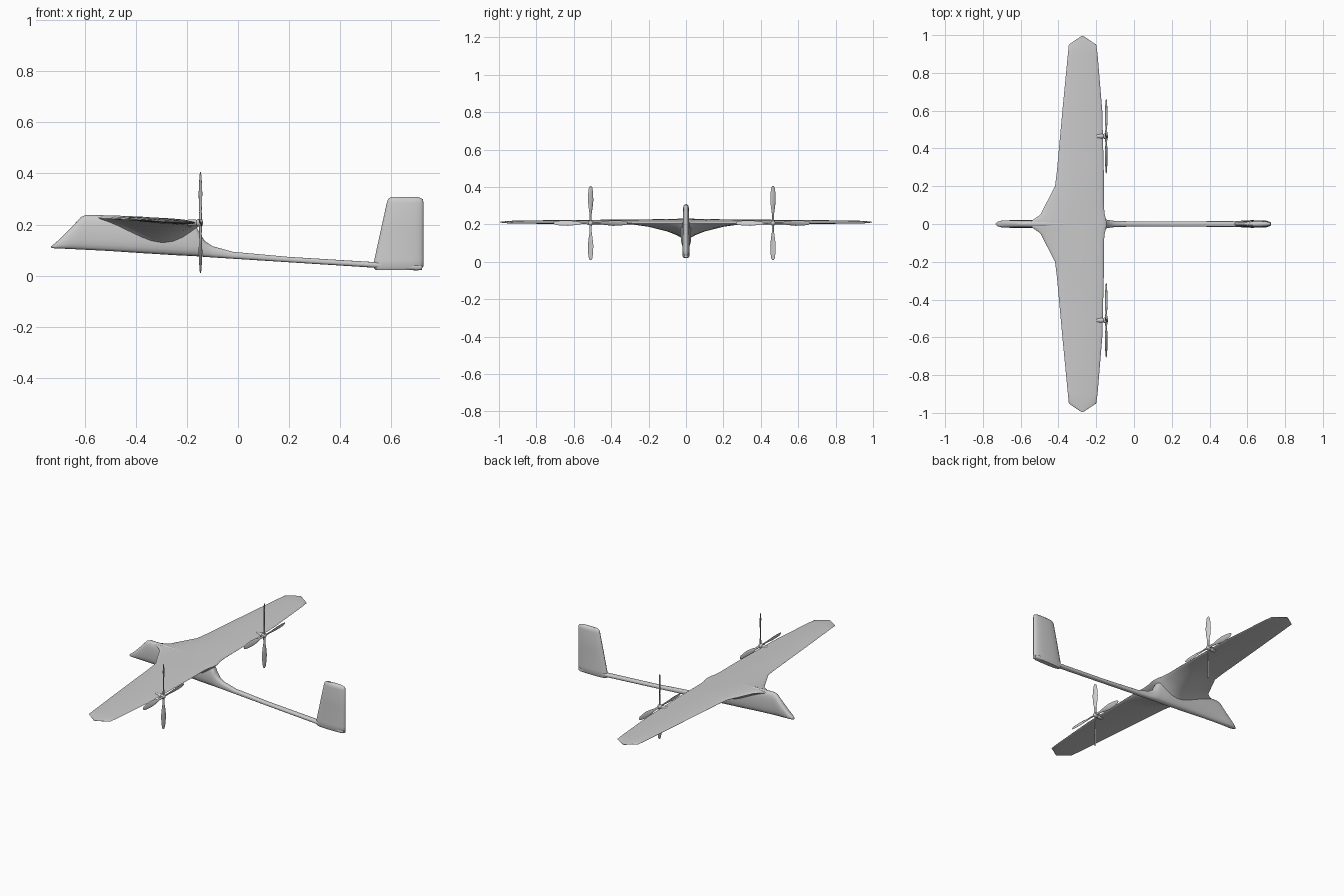
import bpy, bmesh, math
from mathutils import Matrix, Vector

if "Cube" in bpy.data.objects:
    bpy.data.objects.remove(bpy.data.objects["Cube"])

grey = bpy.data.materials.new("light grey")
grey.diffuse_color = (0.6, 0.6, 0.6, 1)
grey.use_nodes = True
grey.node_tree.nodes["Principled BSDF"].inputs["Base Color"].default_value = grey.diffuse_color


def finish(name, bm, angle=50):
    bmesh.ops.recalc_face_normals(bm, faces=bm.faces)
    me = bpy.data.meshes.new(name)
    bm.to_mesh(me)
    bm.free()
    ob = bpy.data.objects.new(name, me)
    bpy.context.collection.objects.link(ob)
    me.materials.append(grey)
    bpy.ops.object.select_all(action='DESELECT')
    ob.select_set(True)
    bpy.context.view_layer.objects.active = ob
    bpy.ops.object.shade_smooth_by_angle(angle=math.radians(angle))
    return ob


def add_loft(bm, rings):
    """Skin a list of closed rings and cap both ends."""
    vr = [[bm.verts.new(p) for p in r] for r in rings]
    n = len(vr[0])
    for a, b in zip(vr, vr[1:]):
        for i in range(n):
            j = (i + 1) % n
            bm.faces.new((a[i], a[j], b[j], b[i]))
    bm.faces.new(vr[0])
    bm.faces.new(vr[-1])


def oval(a, b, n=20, power=0.75):
    """Rounded-box outline with half sizes a and b."""
    pts = []
    for i in range(n):
        c, s = math.cos(2 * math.pi * i / n), math.sin(2 * math.pi * i / n)
        pts.append((a * math.copysign(abs(c) ** power, c),
                    b * math.copysign(abs(s) ** power, s)))
    return pts


# Fuselage and tail boom: x, bottom, top, half width
body = [(-.732, .109, .115, .003), (-.722, .107, .123, .012), (-.70, .106, .141, .018),
        (-.655, .104, .186, .020), (-.615, .102, .230, .020), (-.595, .101, .237, .020),
        (-.50, .096, .236, .022), (-.38, .088, .231, .026), (-.25, .080, .221, .028),
        (-.17, .076, .205, .028), (-.15, .075, .165, .024), (-.13, .073, .135, .020),
        (-.10, .071, .115, .016), (-.02, .066, .093, .014), (.20, .052, .073, .014),
        (.53, .031, .053, .015), (.62, .025, .048, .018), (.70, .020, .044, .018),
        (.722, .022, .042, .010)]
bm = bmesh.new()
add_loft(bm, [[(x, u, (lo + hi) / 2 + v) for u, v in oval(w, (hi - lo) / 2)]
              for x, lo, hi, w in body])
finish("fuselage", bm)

# Tail fin: z, leading x, trailing x, half width
fin = [(.022, .54, .715, .014), (.035, .528, .726, .020), (.06, .534, .727, .019),
       (.18, .560, .727, .018), (.285, .583, .727, .016), (.300, .588, .724, .013),
       (.308, .600, .705, .006)]
bm = bmesh.new()
add_loft(bm, [[((a + b) / 2 + u, v, z) for u, v in oval((b - a) / 2, w, 24, .8)]
              for z, a, b, w in fin])
finish("tail_fin", bm)

# Wing with a deep root fairing: y, leading x, trailing x, upper and lower depth
half = [(.0, -.57, -.145, .013, .105), (.025, -.53, -.148, .013, .085),
        (.05, -.495, -.155, .013, .070), (.10, -.470, -.16, .013, .050),
        (.20, -.418, -.16, .013, .024), (.28, -.408, -.16, .012, .012),
        (.60, -.379, -.168, .011, .009), (.90, -.350, -.193, .008, .006),
        (.95, -.345, -.200, .006, .005), (.995, -.279, -.269, .002, .002)]
stations = [(-s[0],) + s[1:] for s in half[:0:-1]] + half


def wing_section(y, xa, xb, up, down):
    n, ring = 14, []
    base = lambda x: .218 - .05 * (x + .4)
    for i in range(n + 1):
        t = (1 - math.cos(math.pi * i / n)) / 2
        x = xa + (xb - xa) * t
        ring.append((x, y, base(x) + up * math.sin(math.pi * t) ** .4))
    for i in range(n - 1, 0, -1):
        t = (1 - math.cos(math.pi * i / n)) / 2
        x = xa + (xb - xa) * t
        thin = min(down, .009)
        # fairing depth grows toward the rear of the chord
        deep = (down - thin) * math.sin(math.pi * t ** 1.4)
        ring.append((x, y, base(x) - thin * math.sin(math.pi * t) ** .4 - deep))
    return ring


bm = bmesh.new()
add_loft(bm, [wing_section(*s) for s in stations])
finish("wing", bm)

# Propeller blade: radius, half width, half thickness, pitch in degrees
blade = [(.008, .007, .005, 40), (.045, .006, .004, 38), (.08, .012, .0035, 30),
         (.12, .016, .003, 24), (.16, .014, .0025, 20), (.188, .010, .002, 16),
         (.198, .004, .001, 15)]
for side, y in (("left", .465), ("right", -.51)):
    hub = Vector((-.147, y, .207))
    # Motor pod and spinner
    bm = bmesh.new()
    pod = [(-.205, .005), (-.195, .012), (-.168, .013), (-.162, .010), (-.158, .014),
           (-.145, .014), (-.139, .009), (-.137, .003)]
    add_loft(bm, [[(x, y + u, hub.z + v) for u, v in oval(r, r, 16, 1)] for x, r in pod])
    finish(side + "_motor", bm)
    # Four twisted blades
    bm = bmesh.new()
    for k in range(4):
        turn = Matrix.Rotation(k * math.pi / 2, 3, 'X')
        rings = []
        for r, w, th, pitch in blade:
            twist = Matrix.Rotation(math.radians(pitch), 3, 'Z')
            rings.append([hub + turn @ (twist @ Vector((v, u, 0)) + Vector((0, 0, r)))
                          for u, v in oval(w, th, 12, 1)])
        add_loft(bm, rings)
    finish(side + "_propeller", bm)
